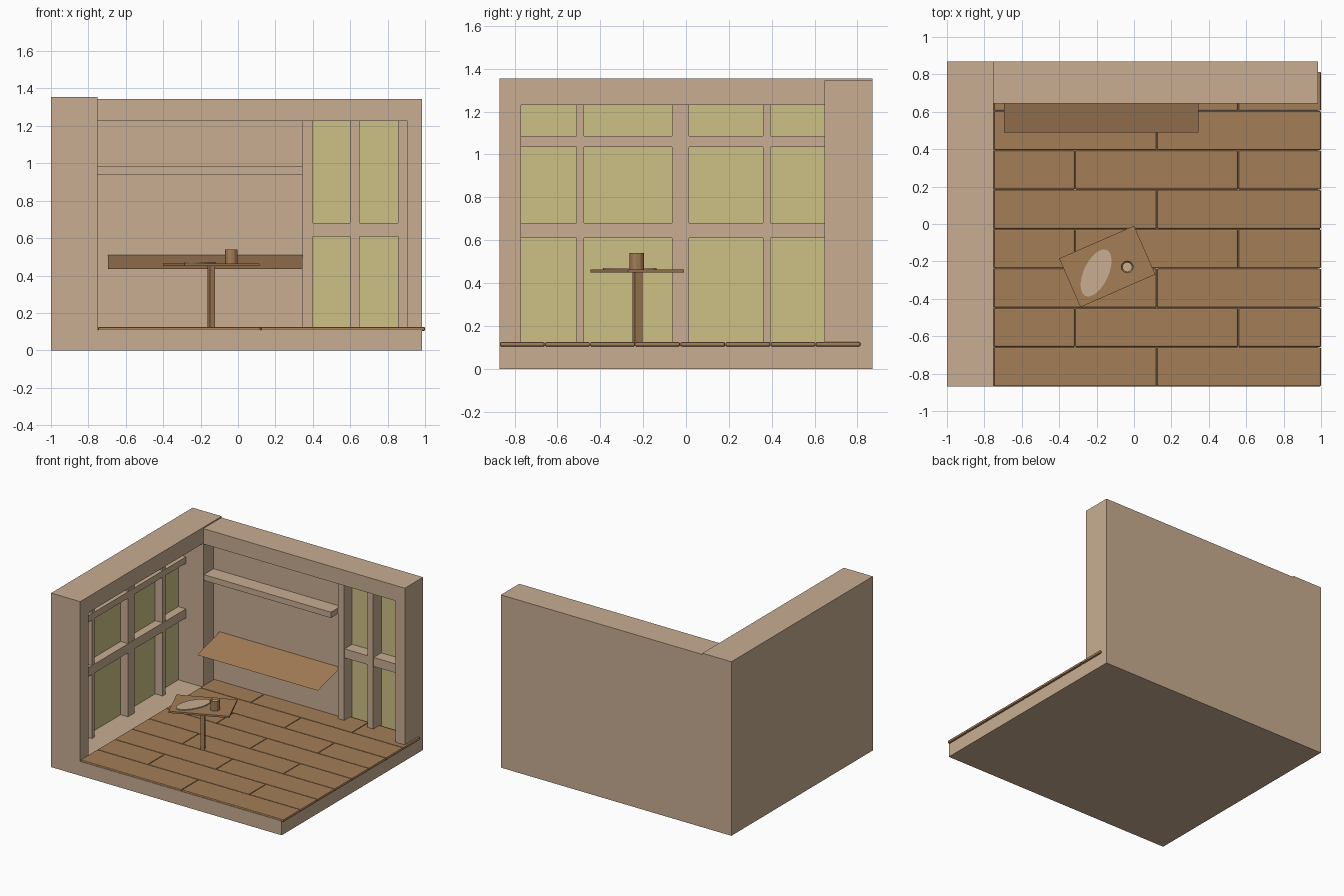
import bpy, bmesh, math
from mathutils import Matrix

if "Cube" in bpy.data.objects:
    bpy.data.objects.remove(bpy.data.objects["Cube"])


def material(name, rgb):
    m = bpy.data.materials.new(name)
    m.diffuse_color = (*rgb, 1)
    m.use_nodes = True
    m.node_tree.nodes["Principled BSDF"].inputs["Base Color"].default_value = m.diffuse_color
    return m


TAN = material("warm_tan", (0.578, 0.423, 0.287))
BROWN = material("wood_brown", (0.366, 0.205, 0.095))
GLASS = material("pale_yellow_glass", (0.610, 0.527, 0.235))


def finish(name, bm, *mats):
    me = bpy.data.meshes.new(name)
    bm.to_mesh(me)
    bm.free()
    for m in mats:
        me.materials.append(m)
    ob = bpy.data.objects.new(name, me)
    bpy.context.collection.objects.link(ob)
    return ob


def boxes(name, mat, *ranges, bevel=0):
    """One object made of boxes given as (x0, x1, y0, y1, z0, z1)."""
    bm = bmesh.new()
    for x0, x1, y0, y1, z0, z1 in ranges:
        mtx = Matrix.Translation(((x0 + x1) / 2, (y0 + y1) / 2, (z0 + z1) / 2))
        mtx = mtx @ Matrix.Diagonal((x1 - x0, y1 - y0, z1 - z0, 1))
        bmesh.ops.create_cube(bm, size=1, matrix=mtx)
    if bevel:
        bmesh.ops.bevel(bm, geom=bm.edges[:], offset=bevel, segments=2,
                        profile=0.5, affect='EDGES')
    return finish(name, bm, mat)


# Base slab
BASE = 0.11
boxes("base_slab", TAN, (-1, 0.985, -0.87, 0.87, 0, BASE))

# Left wall: outer skin, front post, corner post and header around the recess
boxes("left_wall", TAN,
      (-1, -0.97, -0.87, 0.87, BASE, 1.355),
      (-0.97, -0.75, -0.87, -0.77, BASE, 1.355),
      (-0.97, -0.75, 0.645, 0.87, BASE, 1.355),
      (-0.97, -0.75, -0.77, 0.645, 1.23, 1.355))

# Back wall: outer skin, header, right post and the panel behind the shelf
boxes("back_wall", TAN,
      (-0.75, 0.985, 0.84, 0.87, BASE, 1.345),
      (-0.75, 0.985, 0.645, 0.84, 1.225, 1.345),
      (0.905, 0.985, 0.645, 0.84, BASE, 1.225),
      (-0.75, 0.345, 0.77, 0.84, BASE, 1.225))

# Window panes
boxes("left_window_pane", GLASS, (-0.97, -0.965, -0.77, 0.645, BASE, 1.23))
boxes("back_window_pane", GLASS, (0.40, 0.855, 0.834, 0.84, BASE, 1.225))

# Left window bars
boxes("left_window_uprights", TAN,
      *[(-0.966, -0.902, a, b, BASE, 1.23)
        for a, b in ((-0.51, -0.475), (-0.065, 0.015), (0.36, 0.395))])
boxes("left_window_crossbars", TAN,
      *[(-0.966, -0.9, -0.77, 0.645, a, b)
        for a, b in ((0.61, 0.68), (1.035, 1.085))])

# Back window bars
boxes("back_window_uprights", TAN,
      *[(a, b, 0.735, 0.84, BASE, 1.225)
        for a, b in ((0.345, 0.40), (0.60, 0.65), (0.855, 0.905))])
boxes("back_window_crossbar", TAN, (0.40, 0.855, 0.74, 0.84, 0.61, 0.68))

# Wall shelf
boxes("wall_shelf", TAN, (-0.75, 0.345, 0.65, 0.77, 0.94, 0.985))

# Floor planks, joints staggered row by row
planks = []
pitch = 0.2105
for row in range(8):
    y = -0.869 + row * pitch
    cuts = (-0.75, -0.315, 0.557, 1.0) if row % 2 else (-0.75, 0.122, 1.0)
    for a, b in zip(cuts, cuts[1:]):
        planks.append((a + 0.001, b - 0.001 * (b < 1), y + 0.001, y + pitch - 0.001,
                       0.104, 0.125))
boxes("floor_planks", BROWN, *planks, bevel=0.007)

# Sloping bench sheet
bm = bmesh.new()
bm.faces.new([bm.verts.new(p) for p in ((-0.695, 0.49, 0.435), (0.345, 0.49, 0.435),
                                        (0.345, 0.768, 0.51), (-0.695, 0.768, 0.51))])
finish("bench_sheet", bm, BROWN)

# Table, turned on the floor
turn = math.radians(23.6)
for part in (boxes("table_top", BROWN, (-0.2185, 0.2185, -0.142, 0.142, 0.45, 0.464)),
             boxes("table_leg", BROWN, (-0.015, 0.015, -0.0185, 0.0185, 0.12, 0.45))):
    part.location = (-0.143, -0.227, 0)
    part.rotation_euler.z = turn

# Oval plate
bm = bmesh.new()
bmesh.ops.create_cone(bm, cap_ends=True, segments=32, radius1=1, radius2=1, depth=1,
                      matrix=Matrix.Diagonal((0.135, 0.066, 0.007, 1)))
plate = finish("plate", bm, TAN)
plate.location = (-0.203, -0.262, 0.4675)
plate.rotation_euler.z = math.radians(65)

# Cup with a pale drink set just below the rim
bm = bmesh.new()
bmesh.ops.create_cone(bm, cap_ends=True, segments=12, radius1=0.034, radius2=0.034,
                      depth=0.076)
top = max(bm.faces, key=lambda f: f.calc_center_median().z)
bmesh.ops.inset_region(bm, faces=[top], thickness=0.008)
bmesh.ops.translate(bm, verts=top.verts[:], vec=(0, 0, -0.012))
top.material_index = 1
cup = finish("cup", bm, BROWN, TAN)
cup.location = (-0.036, -0.23, 0.502)
